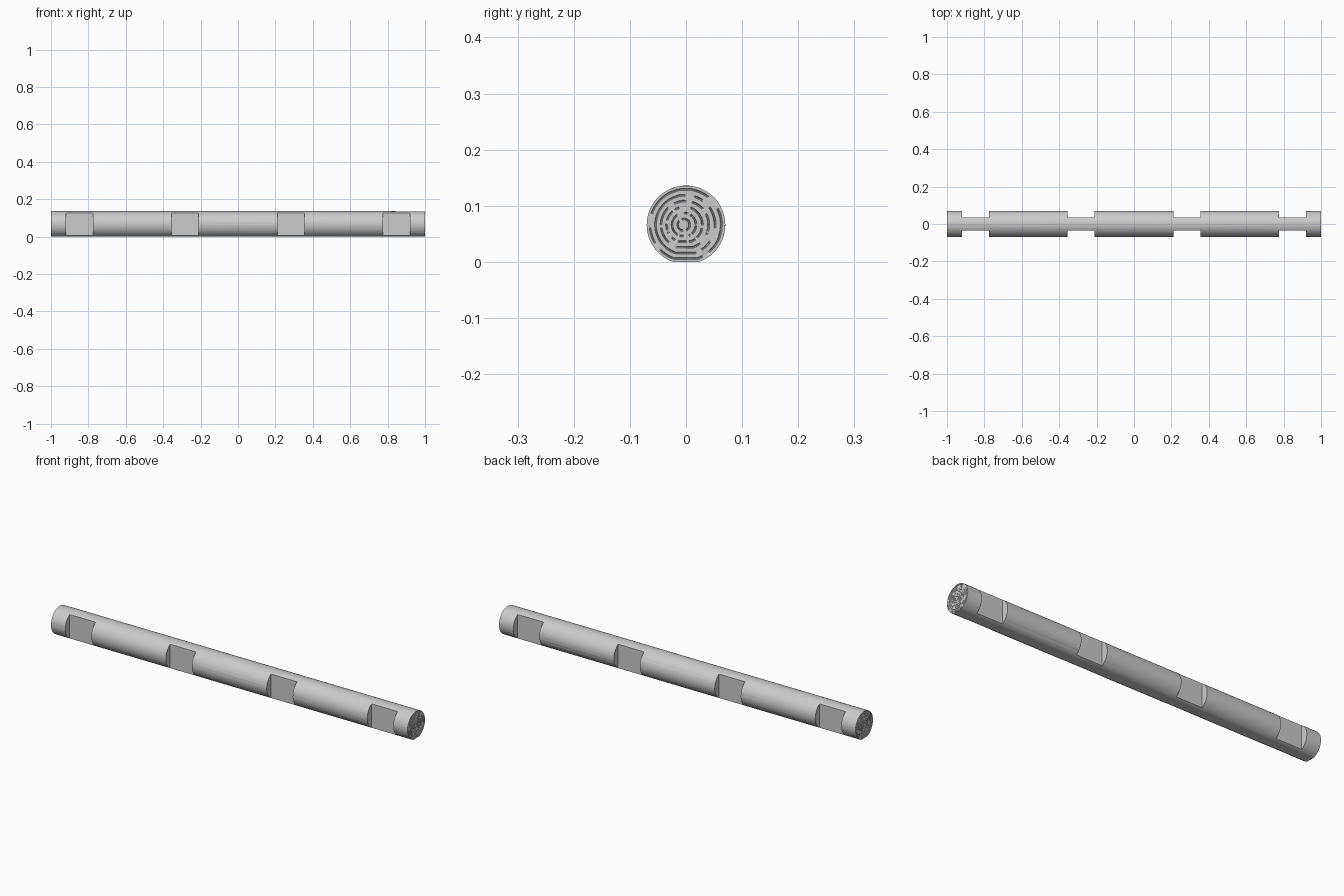
import bpy, bmesh, math
from mathutils import Vector, noise

cube = bpy.data.objects.get("Cube")
if cube:
    bpy.data.objects.remove(cube, do_unlink=True)

RADIUS, AXIS_Z, HALF = 0.07, 0.066, 1.0
SIDES, STATIONS = 120, 80
WEB = 0.035                      # half thickness left between opposite notches
HEART = Vector((-0.005, 0.066))  # centre of the growth rings

wood = bpy.data.materials.new("grey_wood")
wood.use_nodes = True
wood.diffuse_color = (0.6, 0.6, 0.6, 1)
wood.node_tree.nodes["Principled BSDF"].inputs["Base Color"].default_value = (0.6, 0.6, 0.6, 1)


def outline(x, angle):
    """Point on the log skin: round, flat underneath, with shallow long grain."""
    c, s = math.cos(angle), math.sin(angle)
    grain = noise.noise(Vector((x * 1.5, c * 9, s * 9)))
    r = RADIUS - 0.0015 * max(0, grain - 0.25)
    return Vector((r * c, max(0, AXIS_Z + r * s)))


def bridge(bm, a, b):
    for i in range(SIDES):
        j = (i + 1) % SIDES
        bm.faces.new((a[i], a[j], b[j], b[i]))


angles = [2 * math.pi * i / SIDES for i in range(SIDES)]
bm = bmesh.new()

# Log skin
skin = []
for k in range(STATIONS + 1):
    x = HALF * (2 * k / STATIONS - 1)
    skin.append([bm.verts.new((x, *outline(x, a))) for a in angles])
for a, b in zip(skin, skin[1:]):
    bridge(bm, a, b)

# Sawn ends with broken growth-ring grooves
for end, rim in ((-1, skin[0]), (1, skin[-1])):
    last = rim
    for n in range(6, 0, -1):
        for step, deep in ((0.025, 0), (0.01, 1), (-0.01, 1), (-0.025, 0)):
            t = n / 6.6 + step
            ring = []
            for a, v in zip(angles, rim):
                p = HEART.lerp(Vector((v.co.y, v.co.z)), t)
                cut = noise.noise(Vector((math.cos(a) * 3, math.sin(a) * 3, n * 2.7)))
                depth = 0.004 * deep * min(1, max(0, 0.5 + 2 * cut))
                ring.append(bm.verts.new((end * (HALF - depth), p.x, p.y)))
            bridge(bm, last, ring)
            last = ring
    bm.faces.new(last)

bmesh.ops.recalc_face_normals(bm, faces=bm.faces)
mesh = bpy.data.meshes.new("notched_log")
bm.to_mesh(mesh)
bm.free()
mesh.materials.append(wood)
log = bpy.data.objects.new("notched_log", mesh)
bpy.context.collection.objects.link(log)

# Notch cutters, front and back
bm = bmesh.new()
for x in (-0.847, -0.283, 0.283, 0.847):
    for side in (-1, 1):
        box = bmesh.ops.create_cube(bm, size=1)["verts"]
        bmesh.ops.scale(bm, vec=(0.146, 0.1, 0.3), verts=box)
        bmesh.ops.translate(bm, vec=(x, side * (WEB + 0.05), AXIS_Z), verts=box)
cut_mesh = bpy.data.meshes.new("notch_cutter")
bm.to_mesh(cut_mesh)
bm.free()
cut_mesh.materials.append(wood)
cutter = bpy.data.objects.new("notch_cutter", cut_mesh)
bpy.context.collection.objects.link(cutter)
cutter.hide_render = True

# Cut the notches, then drop the cutter
bpy.context.view_layer.objects.active = log
log.select_set(True)
boolean = log.modifiers.new("notches", 'BOOLEAN')
boolean.operation, boolean.solver, boolean.object = 'DIFFERENCE', 'EXACT', cutter
bpy.ops.object.modifier_apply(modifier=boolean.name)
bpy.data.objects.remove(cutter, do_unlink=True)
bpy.ops.object.shade_smooth_by_angle(angle=math.radians(30))
